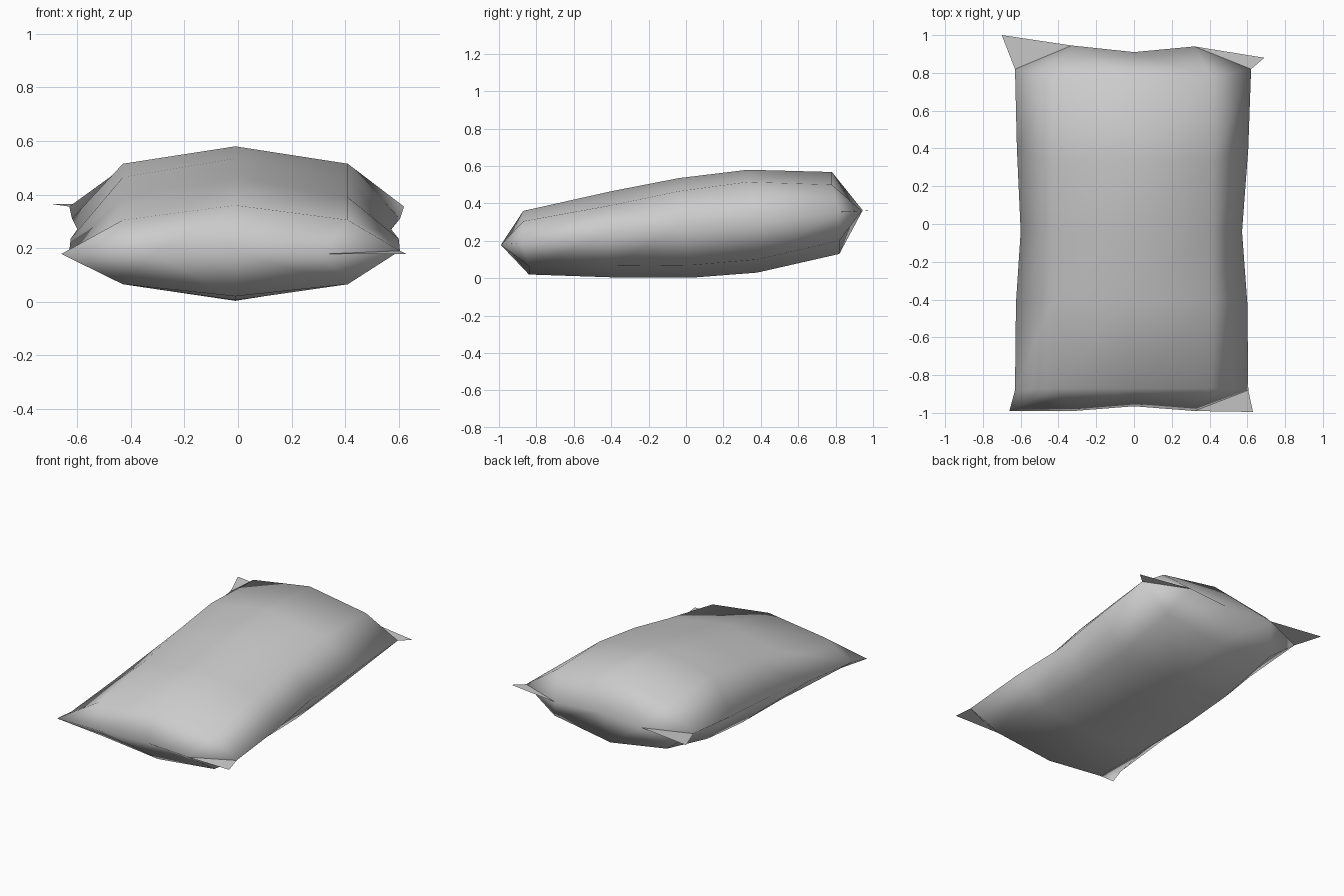
import bpy
import bmesh

cube = bpy.data.objects.get("Cube")
if cube:
    bpy.data.objects.remove(cube, do_unlink=True)

# One cloth colour
cloth = bpy.data.materials.new("grey_cloth")
cloth.use_nodes = True
colour = (0.6, 0.6, 0.6, 1)
cloth.diffuse_color = colour
cloth.node_tree.nodes["Principled BSDF"].inputs["Base Color"].default_value = colour

# Profiles along the sack, front to back: y, centre height, shoulder height
TOP = [(-.87, .36, .305), (-.4, .465, .39), (-.04, .535, .465), (.33, .58, .515), (.78, .568, .5)]
BOTTOM = [(-.84, .02, .065), (-.4, .005, .065), (.03, .003, .07), (.38, .03, .1), (.82, .13, .2)]
# Side seam: y, height, left x, right x
SEAM = [(-.88, .19, -.63, .605), (-.42, .235, -.625, .6), (-.04, .27, -.6, .572),
        (.4, .31, -.62, .605), (.82, .355, -.63, .62)]
# End seams: three points across, from -x to +x
FRONT = [(-.32, -.99, .178), (0, -.965, .178), (.32, -.99, .178)]
BACK = [(-.33, .945, .363), (0, .91, .363), (.32, .94, .36)]
TIPS = {"front_minus": (-.66, -.99, .178), "front_plus": (.63, -.995, .178),
        "back_minus": (-.7, 1.0, .365), "back_plus": (.69, .88, .355)}


def finish(name, bm):
    mesh = bpy.data.meshes.new(name)
    bm.to_mesh(mesh)
    bm.free()
    mesh.materials.append(cloth)
    for poly in mesh.polygons:
        poly.use_smooth = True
    obj = bpy.data.objects.new(name, mesh)
    bpy.context.collection.objects.link(obj)
    return obj


# Stuffed body: two bulging sheets sharing one seam
bm = bmesh.new()
front = [bm.verts.new(p) for p in FRONT]
back = [bm.verts.new(p) for p in BACK]
minus = [bm.verts.new((l, y, z)) for y, z, l, r in SEAM]
plus = [bm.verts.new((r, y, z)) for y, z, l, r in SEAM]
pinched_corner = bm.verts.new(TIPS["front_minus"])

for sheet in (TOP, BOTTOM):
    rows = [front]
    for (y, centre, shoulder), a, b in zip(sheet, minus, plus):
        inner = [bm.verts.new(p) for p in ((-.43, y, shoulder), (-.01, y, centre), (.41, y, shoulder))]
        rows.append([a] + inner + [b])
    rows.append(back)
    grid = rows[1:-1]
    for r0, r1 in zip(grid, grid[1:]):
        for i in range(4):
            bm.faces.new((r0[i], r0[i + 1], r1[i + 1], r1[i]))
    for edge, row in ((front, grid[0]), (back, grid[-1])):
        for i in range(2):
            bm.faces.new((edge[i], edge[i + 1], row[i + 2], row[i + 1]))
        bm.faces.new((edge[2], row[4], row[3]))
        if edge is front:
            bm.faces.new((pinched_corner, edge[0], row[1]))
            bm.faces.new((pinched_corner, row[1], row[0]))
        else:
            bm.faces.new((edge[0], row[1], row[0]))
bmesh.ops.recalc_face_normals(bm, faces=bm.faces)
finish("sack_body", bm)

# Flat sewn ears on the other three corners
for corner, end, seam, side in (("front_plus", FRONT[2], SEAM[0], 3),
                                ("back_minus", BACK[0], SEAM[-1], 2),
                                ("back_plus", BACK[2], SEAM[-1], 3)):
    bm = bmesh.new()
    points = (end, TIPS[corner], (seam[side], seam[0], seam[1]))
    face = bm.faces.new([bm.verts.new(p) for p in points])
    face.normal_update()
    if face.normal.z < 0:
        face.normal_flip()
    finish("corner_ear_" + corner, bm)
